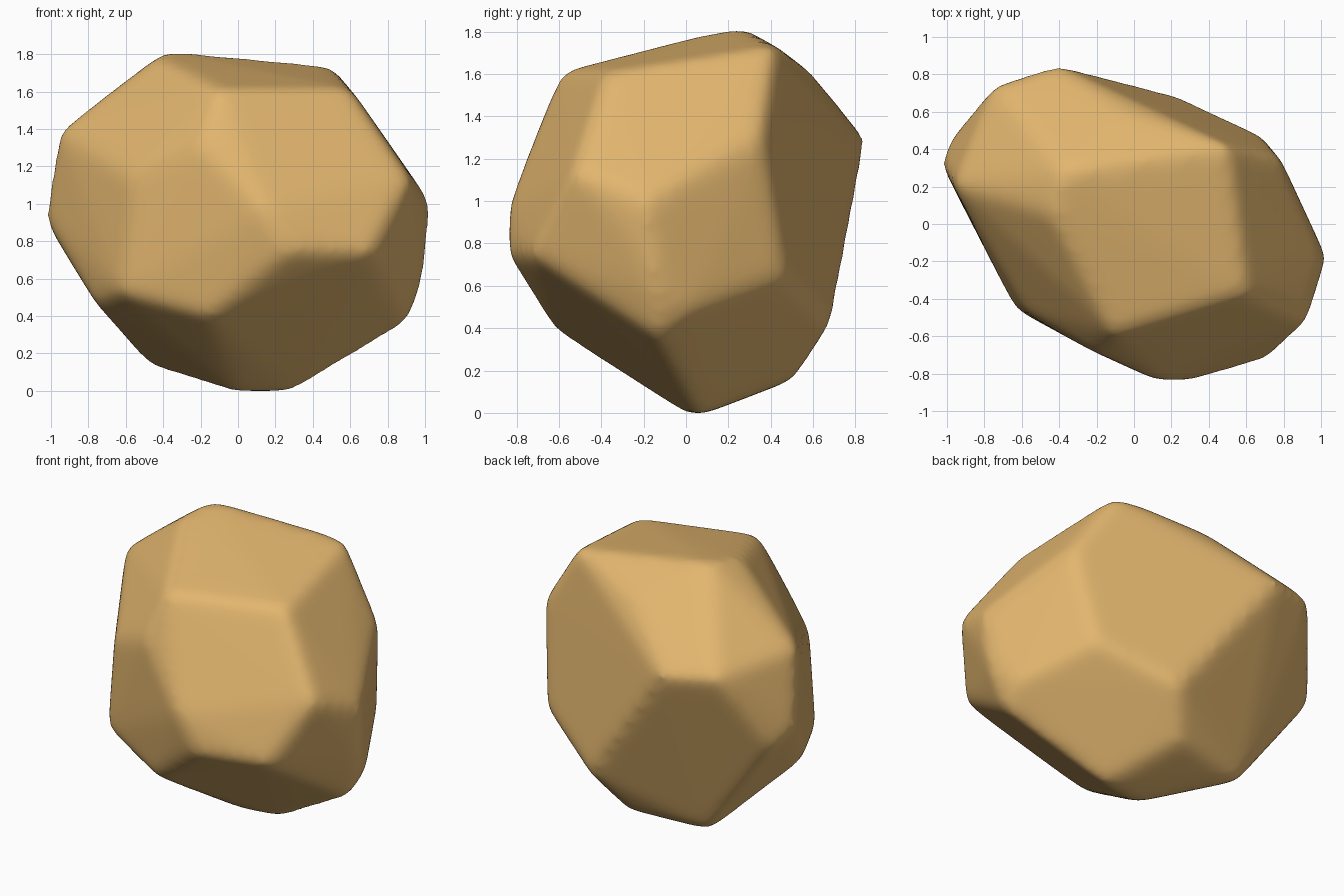
import bpy
import bmesh
from mathutils import Vector

default_cube = bpy.data.objects.get("Cube")
if default_cube:
    bpy.data.objects.remove(default_cube, do_unlink=True)

# Corners of the chiselled boulder, grouped by region
TOP_CORNERS = [
    (-.1, -.57, 1.59), (.59, -.36, 1.59), (.49, .41, 1.71),
    (-.36, .27, 1.79), (-.42, .05, 1.75), (-.05, .58, 1.58),
]
FRONT_CORNERS = [
    (-.19, -.67, 1.3), (-.55, -.46, 1.13), (.14, -.82, .96),
    (.27, -.82, .75), (.7, -.7, .74), (-.15, -.61, .41), (-.61, -.44, .53),
]
LEFT_CORNERS = [
    (.9, -.51, 1.13), (1, -.17, 1), (.99, -.16, .78), (.96, -.14, .58),
    (.76, .35, 1.3), (.67, .46, .65), (.9, .02, .49), (.88, -.13, .37),
]
RIGHT_CORNERS = [
    (-.93, .2, 1.37), (-1, .32, .92), (-.94, .46, .82), (-.74, -.12, .48),
]
BACK_CORNERS = [(-.4, .83, 1.28), (-.72, .73, 1.31), (.22, .67, .43)]
BOTTOM_CORNERS = [
    (.07, .5, .18), (-.45, .41, .15), (0, .02, .01), (.28, .06, .01),
]

# Corners start slightly proud because wear pulls them in
CENTRE = Vector((0, 0, .9))
WEAR_ALLOWANCE = 1.033


def make_material(name, colour):
    material = bpy.data.materials.new(name)
    material.use_nodes = True
    material.diffuse_color = colour
    shader = material.node_tree.nodes["Principled BSDF"]
    shader.inputs["Base Color"].default_value = colour
    shader.inputs["Roughness"].default_value = .9
    return material


def make_hull(name, corners):
    """Wrap a closed faceted skin around the given corners."""
    bm = bmesh.new()
    for corner in corners:
        bm.verts.new(CENTRE + (Vector(corner) - CENTRE) * WEAR_ALLOWANCE)
    result = bmesh.ops.convex_hull(bm, input=bm.verts[:])
    unused = set(result["geom_interior"]) | set(result["geom_unused"])
    loose = [item for item in unused if isinstance(item, bmesh.types.BMVert)]
    bmesh.ops.delete(bm, geom=loose, context="VERTS")
    bmesh.ops.recalc_face_normals(bm, faces=bm.faces[:])
    mesh = bpy.data.meshes.new(name)
    bm.to_mesh(mesh)
    bm.free()
    obj = bpy.data.objects.new(name, mesh)
    bpy.context.collection.objects.link(obj)
    return obj


def bake_modifiers(obj):
    """Replace the mesh by its modified result."""
    bpy.context.view_layer.update()
    graph = bpy.context.evaluated_depsgraph_get()
    baked = bpy.data.meshes.new_from_object(obj.evaluated_get(graph))
    obj.modifiers.clear()
    obj.data = baked


def rest_on_ground(mesh):
    """Centre the mesh and let its lowest point touch the ground."""
    spans = []
    for axis in range(3):
        values = [vert.co[axis] for vert in mesh.vertices]
        spans.append((min(values), max(values)))
    shift = Vector((sum(spans[0]) / 2, sum(spans[1]) / 2, spans[2][0]))
    for vert in mesh.vertices:
        vert.co -= shift


# Faceted body
boulder = make_hull(
    "boulder",
    TOP_CORNERS + FRONT_CORNERS + LEFT_CORNERS
    + RIGHT_CORNERS + BACK_CORNERS + BOTTOM_CORNERS,
)

# Even skin, then worn edges
remesh = boulder.modifiers.new("even_skin", "REMESH")
remesh.mode = "VOXEL"
remesh.voxel_size = .025
wear = boulder.modifiers.new("worn_edges", "SMOOTH")
wear.factor = .5
wear.iterations = 44
bake_modifiers(boulder)
rest_on_ground(boulder.data)

# Sandy stone colour and soft shading
boulder.data.materials.clear()
boulder.data.materials.append(make_material("sandy_stone", (.76, .465, .157, 1)))
for face in boulder.data.polygons:
    face.use_smooth = True
    face.material_index = 0
